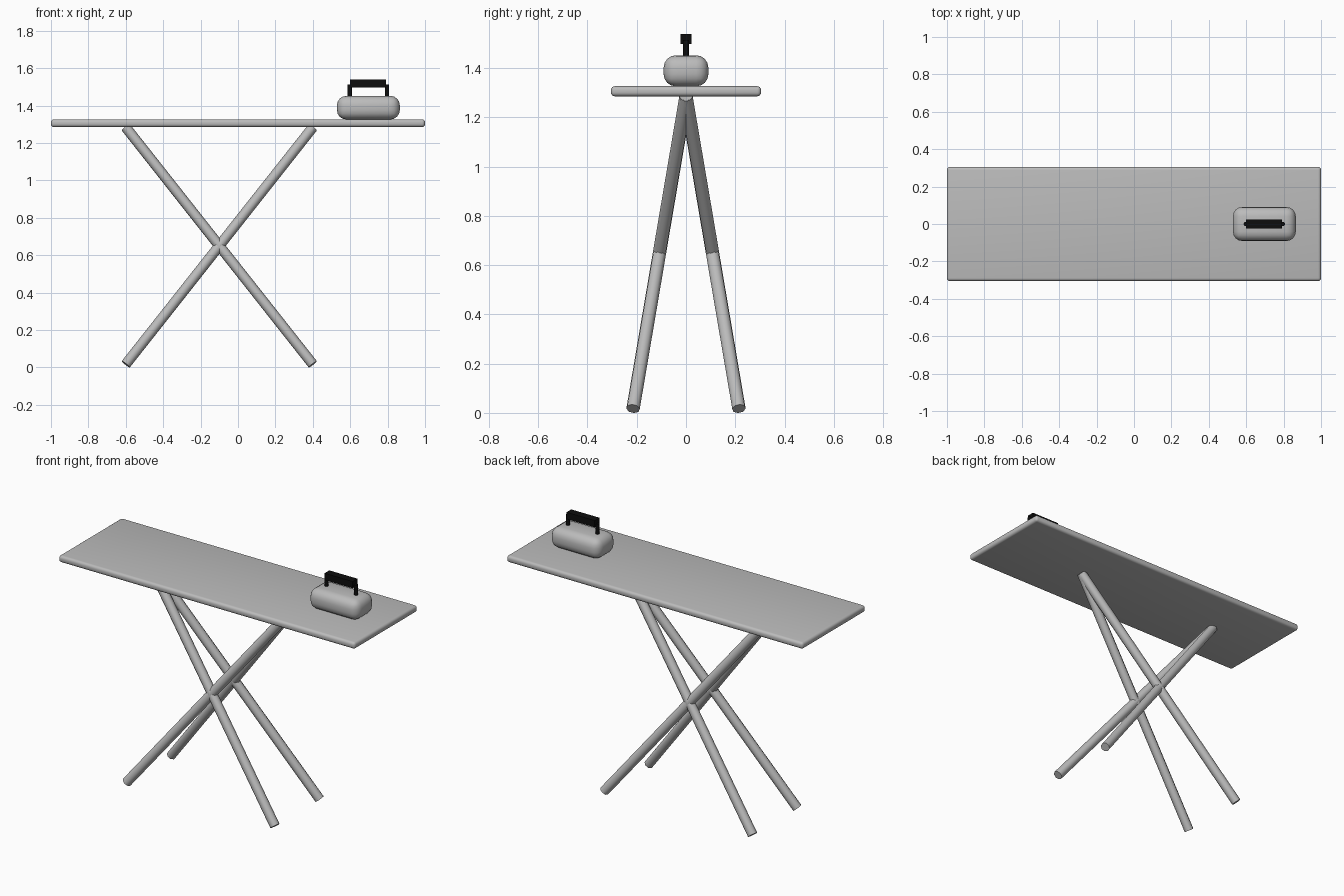
import bpy
import math
from mathutils import Vector

default = bpy.data.objects.get("Cube")
if default:
    bpy.data.objects.remove(default, do_unlink=True)


def make_material(name, value):
    mat = bpy.data.materials.new(name)
    mat.use_nodes = True
    color = (value, value, value, 1)
    mat.diffuse_color = color
    mat.node_tree.nodes["Principled BSDF"].inputs["Base Color"].default_value = color
    return mat


grey = make_material("light grey", 0.5)
black = make_material("black", 0.004)


def finish(name, mat):
    obj = bpy.context.object
    obj.name = name
    obj.data.materials.append(mat)
    bpy.ops.object.shade_smooth_by_angle(angle=math.radians(50))
    return obj


def box(name, center, size, mat, bevel=0, segments=4):
    bpy.ops.mesh.primitive_cube_add(size=1, location=center)
    bpy.context.object.scale = size
    bpy.ops.object.transform_apply(location=False, rotation=False, scale=True)
    if bevel:
        mod = bpy.context.object.modifiers.new("rounded edges", "BEVEL")
        mod.width = bevel
        mod.segments = segments
        bpy.ops.object.modifier_apply(modifier=mod.name)
    return finish(name, mat)


def rod(name, start, end, radius, sides, mat):
    start, end = Vector(start), Vector(end)
    axis = end - start
    bpy.ops.mesh.primitive_cylinder_add(
        vertices=sides, radius=radius, depth=axis.length,
        location=(start + end) / 2,
        rotation=axis.to_track_quat("Z", "Y").to_euler())
    return finish(name, mat)


# Board
box("board", (0, 0, 1.306), (2, 0.61, 0.041), grey, 0.016)

# Crossed legs: each pair meets under the board and splays at the floor
for pair, top_x, foot_x in (("left", 0.4, -0.6), ("right", -0.6, 0.4)):
    for side, y in (("front", -0.215), ("back", 0.215)):
        rod(f"{pair}_{side}_leg", (foot_x, y, 0.017), (top_x, 0, 1.284),
            0.028, 8, grey)

# Iron body
iron_x = 0.697
box("iron_body", (iron_x, 0, 1.389), (0.336, 0.182, 0.126), grey, 0.05)

# Iron handle
for side, offset in (("right", -0.1), ("left", 0.1)):
    x = iron_x + offset
    rod(f"{side}_handle_post", (x, 0, 1.44), (x, 0, 1.513), 0.0115, 8, black)
box("handle_grip", (iron_x - 0.002, 0, 1.518), (0.19, 0.046, 0.041), black)
